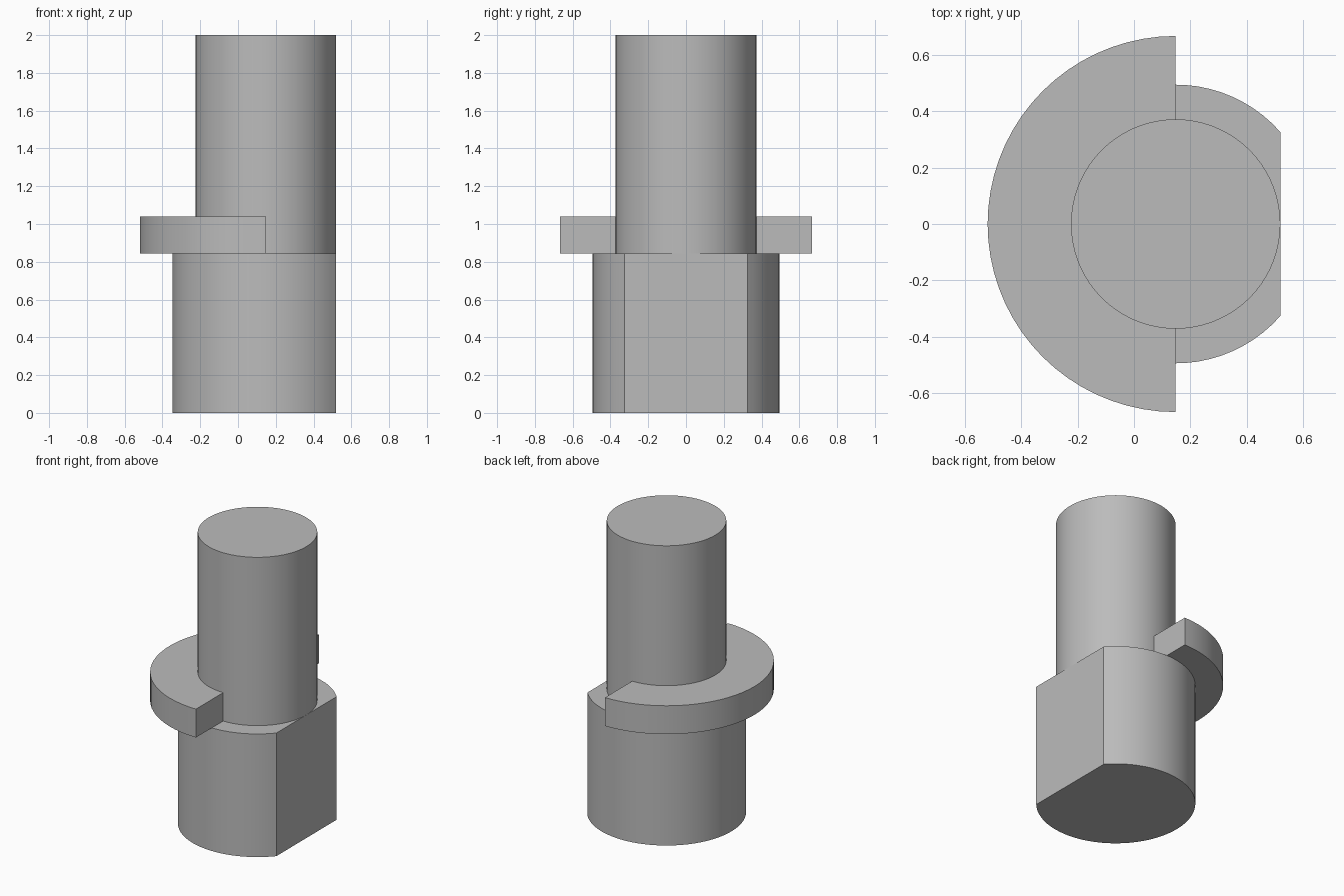
import bpy, bmesh
from math import pi, cos, sin, acos

cube = bpy.data.objects.get("Cube")
if cube:
    bpy.data.objects.remove(cube, do_unlink=True)

AXIS_X = 0.148      # shared axis of the pin, base and collar
PIN_R, BASE_R, COLLAR_R = 0.372, 0.495, 0.668
SHOULDER_Z, COLLAR_TOP, TOP_Z = 0.845, 1.04, 2.0

# Plain grey metal
grey = bpy.data.materials.new("grey metal")
grey.use_nodes = True
colour = (0.5, 0.5, 0.5, 1)
grey.diffuse_color = colour
grey.node_tree.nodes["Principled BSDF"].inputs["Base Color"].default_value = colour


def arc(radius, start, end, steps):
    angles = [start + (end - start) * i / steps for i in range(steps + 1)]
    return [(AXIS_X + radius * cos(a), radius * sin(a)) for a in angles]


def extrude_profile(name, points, bottom, top):
    bm = bmesh.new()
    face = bm.faces.new([bm.verts.new((x, y, bottom)) for x, y in points])
    result = bmesh.ops.extrude_face_region(bm, geom=[face], use_keep_orig=True)
    for v in result["geom"]:
        if isinstance(v, bmesh.types.BMVert):
            v.co.z = top
    bmesh.ops.recalc_face_normals(bm, faces=bm.faces)
    mesh = bpy.data.meshes.new(name)
    bm.to_mesh(mesh)
    bm.free()
    mesh.materials.append(grey)
    obj = bpy.data.objects.new(name, mesh)
    bpy.context.collection.objects.link(obj)
    bpy.ops.object.select_all(action="DESELECT")
    obj.select_set(True)
    bpy.context.view_layer.objects.active = obj
    bpy.ops.object.shade_smooth_by_angle(angle=pi / 6)
    return obj


# Round base with a flat tangent to the pin
flat = acos(PIN_R / BASE_R)
extrude_profile("flatted_base", arc(BASE_R, flat, 2 * pi - flat, 56), 0, SHOULDER_Z)

# Upright pin
extrude_profile("pin", arc(PIN_R, 0, 2 * pi, 72)[:-1], SHOULDER_Z, TOP_Z)

# Half collar wrapped around the foot of the pin
outer = arc(COLLAR_R, pi / 2, 3 * pi / 2, 36)
inner = arc(PIN_R, 3 * pi / 2, pi / 2, 36)
extrude_profile("half_collar", outer + inner, SHOULDER_Z, COLLAR_TOP)
